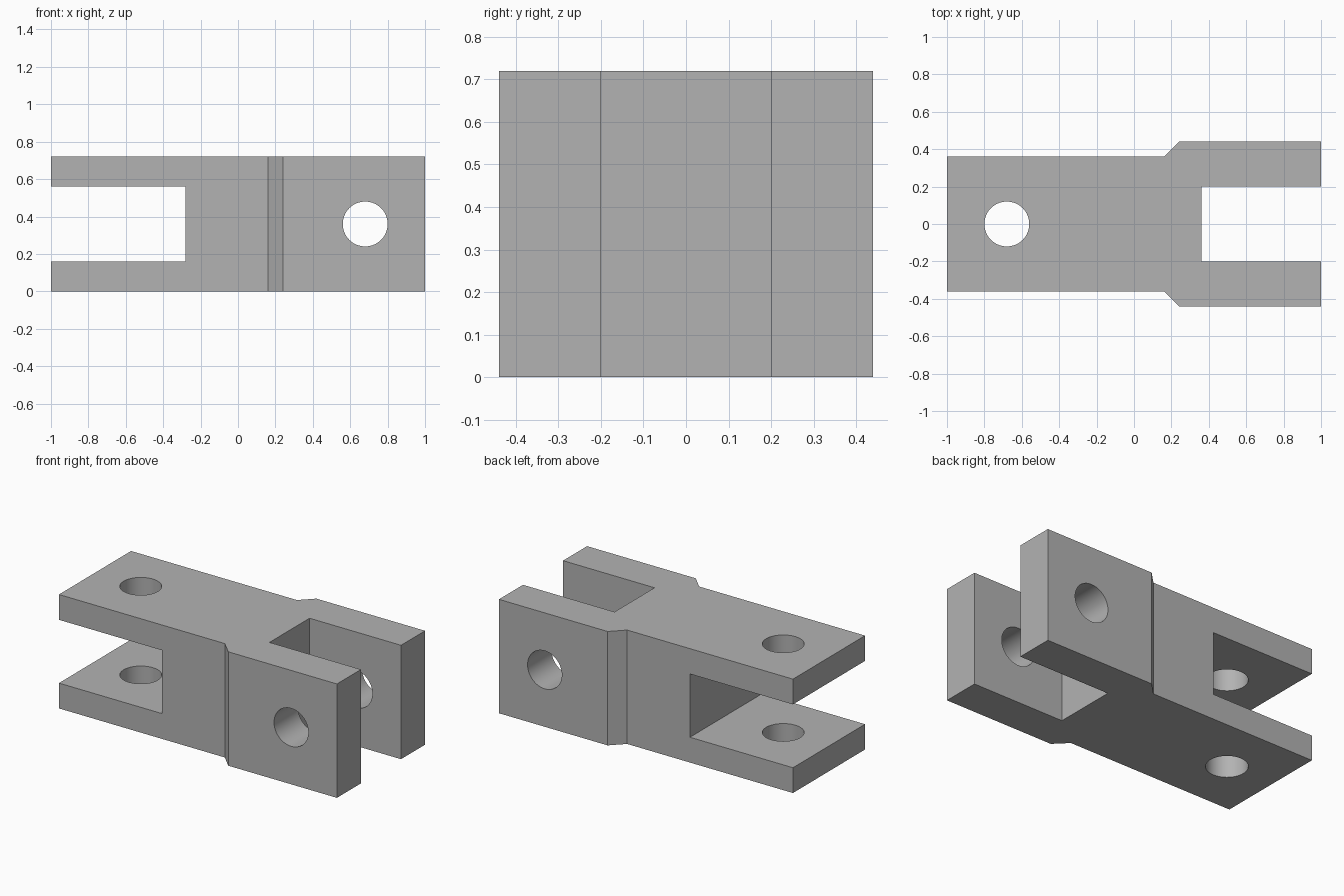
import bpy, bmesh, math

cube = bpy.data.objects.get("Cube")
if cube:
    bpy.data.objects.remove(cube, do_unlink=True)

HEIGHT = 0.72
MID = HEIGHT / 2

grey = bpy.data.materials.new("plain grey")
grey.use_nodes = True
colour = (0.45, 0.45, 0.45, 1)
grey.diffuse_color = colour
grey.node_tree.nodes["Principled BSDF"].inputs["Base Color"].default_value = colour


def box_cutter(name, x0, x1, size_y, size_z):
    bpy.ops.mesh.primitive_cube_add(size=1, location=((x0 + x1) / 2, 0, MID))
    ob = bpy.context.object
    ob.name = name
    ob.scale = (x1 - x0, size_y, size_z)
    return ob


def pin_cutter(name, x, tilt):
    bpy.ops.mesh.primitive_cylinder_add(vertices=64, radius=0.12, depth=2,
                                        location=(x, 0, MID), rotation=(tilt, 0, 0))
    ob = bpy.context.object
    ob.name = name
    return ob


# Body: mirrored plan outline, extruded upwards
half = [(-1, 0.36), (0.16, 0.36), (0.24, 0.44), (1, 0.44)]
outline = [(x, -y) for x, y in half] + half[::-1]
bm = bmesh.new()
base = bm.faces.new([bm.verts.new((x, y, 0)) for x, y in outline])
top = bmesh.ops.extrude_face_region(bm, geom=[base])["geom"]
bmesh.ops.translate(bm, vec=(0, 0, HEIGHT),
                    verts=[v for v in top if isinstance(v, bmesh.types.BMVert)])
bmesh.ops.recalc_face_normals(bm, faces=bm.faces)
mesh = bpy.data.meshes.new("clevis_link")
bm.to_mesh(mesh)
bm.free()
mesh.materials.append(grey)
link = bpy.data.objects.new("clevis_link", mesh)
bpy.context.collection.objects.link(link)

# Fork slots and pin holes, at right angles to each other
cutters = [
    box_cutter("flat_fork_slot", -1.2, -0.28, 2, 0.4),
    box_cutter("upright_fork_slot", 0.36, 1.2, 0.4, 2),
    pin_cutter("vertical_pin_hole", -0.68, 0),
    pin_cutter("cross_pin_hole", 0.68, math.pi / 2),
]
bpy.ops.object.select_all(action='DESELECT')
link.select_set(True)
bpy.context.view_layer.objects.active = link
for cutter in cutters:
    cutter.hide_render = True
    mod = link.modifiers.new(cutter.name, 'BOOLEAN')
    mod.operation = 'DIFFERENCE'
    mod.solver = 'EXACT'
    mod.object = cutter
    bpy.ops.object.modifier_apply(modifier=mod.name)
    bpy.data.objects.remove(cutter, do_unlink=True)

# Smooth hole walls, crisp edges elsewhere
bpy.ops.object.shade_smooth_by_angle(angle=math.radians(30))
